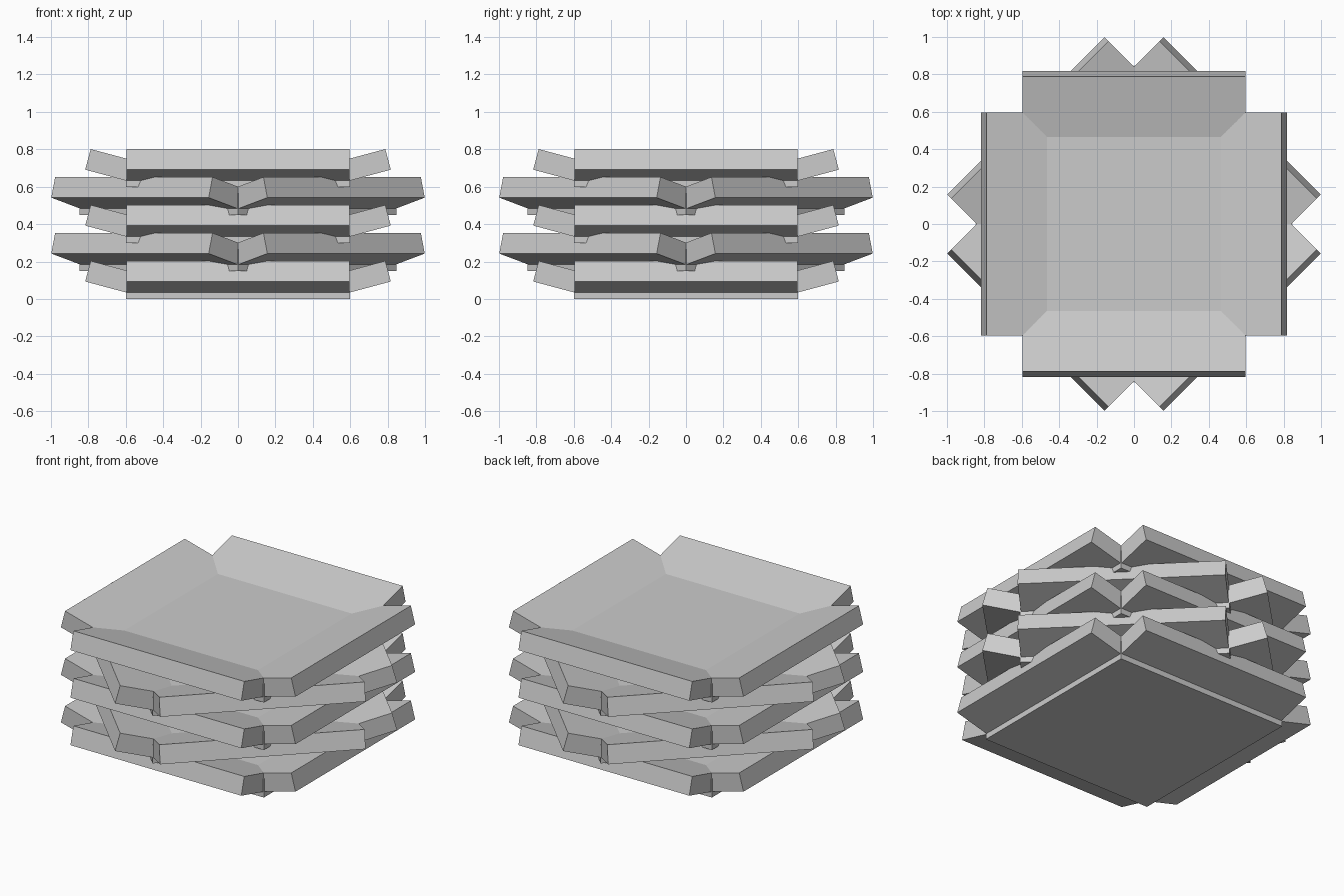
import bpy
import bmesh
from math import radians
from mathutils import Matrix, Vector

cube = bpy.data.objects.get("Cube")
if cube:
    bpy.data.objects.remove(cube, do_unlink=True)

GREY = (0.6, 0.6, 0.6, 1.0)
mat = bpy.data.materials.new("light grey")
mat.use_nodes = True
mat.diffuse_color = GREY
mat.node_tree.nodes["Principled BSDF"].inputs["Base Color"].default_value = GREY

BASE = 0.6          # half width of the square base
BASE_TOP = 0.117    # base thickness
SPACING = 0.1495    # height between trays
FLAP_HALF = 0.595   # half width of a flap
FLAP_LEN = 0.35
FLAP_THICK = 0.114
TILT = radians(15)
FLAP_EDGE = Vector((0.817, 0, 0.093))   # lower outer edge of a flap


def slab(name, low, high, matrix):
    """Box between two corners, placed by a matrix."""
    low, high = Vector(low), Vector(high)
    bm = bmesh.new()
    bmesh.ops.create_cube(bm, size=1)
    size = Matrix.Diagonal((*(high - low), 1))
    bm.transform(matrix @ Matrix.Translation((low + high) / 2) @ size)
    mesh = bpy.data.meshes.new(name)
    bm.to_mesh(mesh)
    bm.free()
    mesh.materials.append(mat)
    bpy.context.collection.objects.link(bpy.data.objects.new(name, mesh))


# Stack of trays, every other one turned an eighth
for level in range(5):
    place = (Matrix.Translation((0, 0, level * SPACING))
             @ Matrix.Rotation(radians(45 * (level % 2)), 4, "Z"))
    slab(f"tray_base_{level + 1}", (-BASE, -BASE, 0), (BASE, BASE, BASE_TOP), place)

    # Four flaps rising outward from the base
    tilt = Matrix.Translation(FLAP_EDGE) @ Matrix.Rotation(-TILT, 4, "Y")
    for side, label in enumerate(("left", "back", "right", "front")):
        turn = Matrix.Rotation(radians(90 * side), 4, "Z")
        slab(f"tray_flap_{label}_{level + 1}", (-FLAP_LEN, -FLAP_HALF, 0),
             (0, FLAP_HALF, FLAP_THICK), place @ turn @ tilt)
